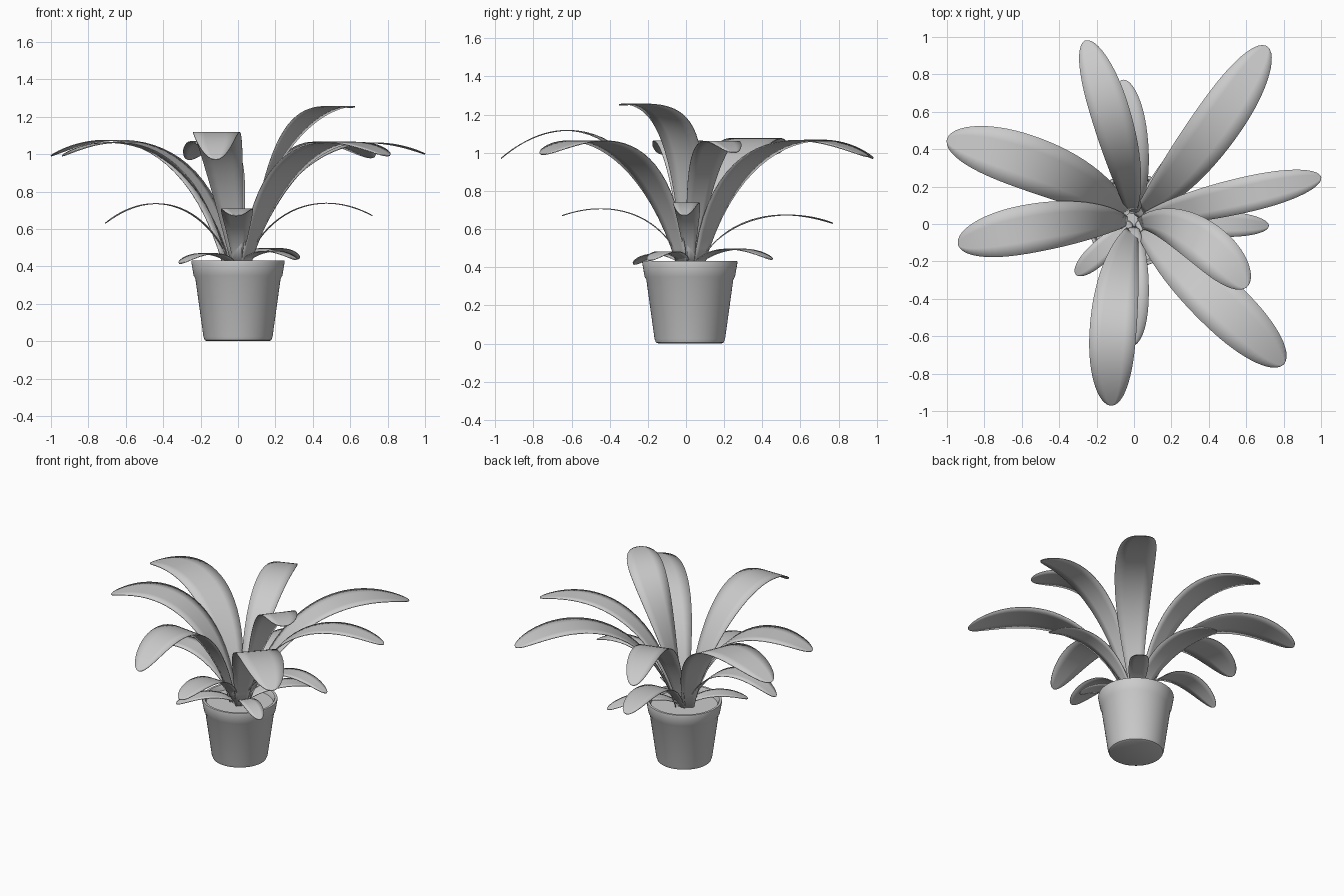
import bpy, bmesh, math
from mathutils import Vector

if "Cube" in bpy.data.objects:
    bpy.data.objects.remove(bpy.data.objects["Cube"])

CX, CY = 0.0, 0.02      # pot / plant axis
BASE_Z = 0.40


def finish(bm, name, angle=40):
    bmesh.ops.recalc_face_normals(bm, faces=bm.faces)
    me = bpy.data.meshes.new(name)
    bm.to_mesh(me)
    bm.free()
    ob = bpy.data.objects.new(name, me)
    bpy.context.collection.objects.link(ob)
    bpy.ops.object.select_all(action='DESELECT')
    ob.select_set(True)
    bpy.context.view_layer.objects.active = ob
    bpy.ops.object.shade_smooth_by_angle(angle=math.radians(angle))
    return ob


def lathe(name, profile, steps=64):
    """Revolve a (radius, z) profile around the plant axis."""
    bm = bmesh.new()
    vs = [bm.verts.new((CX + r, CY, z)) for r, z in profile]
    es = [bm.edges.new(p) for p in zip(vs, vs[1:])]
    bmesh.ops.spin(bm, geom=vs + es, cent=(CX, CY, 0), axis=(0, 0, 1),
                   angle=2 * math.pi, steps=steps)
    bmesh.ops.remove_doubles(bm, verts=bm.verts, dist=1e-5)
    return finish(bm, name)


def bezier(a, b, c, d, t):
    s = 1 - t
    return a * s**3 + 3 * b * s * s * t + 3 * c * s * t * t + d * t**3


def leaf(name, tip, peak, width, bow=0.0, rows=28):
    """Arching flat leaf: tip = (x, y, z), peak = top of arch, bow = sideways bend."""
    d = Vector((tip[0] - CX, tip[1] - CY))
    reach, h = d.length, peak - BASE_Z
    d.normalize()
    side = Vector((-d.y, d.x))
    tz = (tip[2] - BASE_Z) / h
    c_h = 1.25 - 1.5 * (tz - 0.85) if tz > 0.75 else 1.4

    def spine(t):
        r = bezier(0.05, 0.2, 0.6, 1.0, t) * reach
        z = BASE_Z + bezier(0, 0.9, c_h, tz, t) * h
        p = Vector((CX, CY)) + d * r + side * (4 * t * (1 - t) * bow)
        return Vector((p.x, p.y, z))

    bm = bmesh.new()
    prev = None
    for i in range(rows + 1):
        t = 1 - (1 - i / rows) ** 1.6
        tan = spine(t + 0.01) - spine(t - 0.01)
        across = Vector((-tan.y, tan.x, 0)).normalized()
        f = 0.25 + 0.75 * math.sin(math.pi / 2 * min(1, t / 0.65))
        f *= math.sqrt(max(0.0, 1 - max(0, (t - 0.65) / 0.35) ** 2.3))
        half = max(f, 0.03) * width / 2
        row = [bm.verts.new(spine(t) + across * half * k) for k in (-1, -0.5, 0, 0.5, 1)]
        if prev:
            for j in range(4):
                bm.faces.new((prev[j], prev[j + 1], row[j + 1], row[j]))
        prev = row
    ob = finish(bm, name)
    mod = ob.modifiers.new("thickness", 'SOLIDIFY')
    mod.thickness = 0.005
    mod.offset = 0
    return ob


# pot with a slightly raised rim band
lathe("pot", [(0, 0), (0.165, 0), (0.178, 0.006), (0.185, 0.025), (0.228, 0.335),
              (0.237, 0.35), (0.25, 0.425), (0.248, 0.432), (0.232, 0.432),
              (0.226, 0.425), (0.218, 0.37)])

# soil disc
lathe("soil", [(0, 0.395), (0.224, 0.395)])

# leaves: tip position, arch height, width, sideways bend
LEAVES = {
    "large_leaf": [
        ((0.71, 0.95, 0.98), 1.06, 0.26, -0.04),
        ((-0.26, 0.98, 0.97), 1.06, 0.21, -0.03),
        ((-1.00, 0.45, 0.99), 1.07, 0.29, -0.065),
        ((-0.94, -0.11, 0.99), 1.06, 0.26, -0.035),
        ((-0.12, -0.97, 0.97), 1.10, 0.25, -0.045),
        ((0.80, -0.75, 0.99), 1.06, 0.28, 0.0),
        ((1.00, 0.25, 1.00), 1.06, 0.19, 0.0),
        ((0.60, -0.34, 1.25), 1.255, 0.24, 0.09),
    ],
    "medium_leaf": [
        ((0.72, -0.01, 0.67), 0.73, 0.14, 0.0),
        ((-0.71, -0.02, 0.63), 0.725, 0.18, 0.0),
        ((-0.01, -0.65, 0.67), 0.705, 0.17, 0.0),
        ((-0.06, 0.77, 0.63), 0.67, 0.18, -0.02),
    ],
    "small_leaf": [
        ((-0.31, -0.27, 0.415), 0.475, 0.12, 0.0),
        ((0.32, 0.45, 0.44), 0.50, 0.13, 0.0),
        ((0.31, -0.19, 0.435), 0.485, 0.12, 0.0),
    ],
}
for kind, items in LEAVES.items():
    for n, args in enumerate(items, 1):
        leaf(f"{kind}_{n}", *args)
